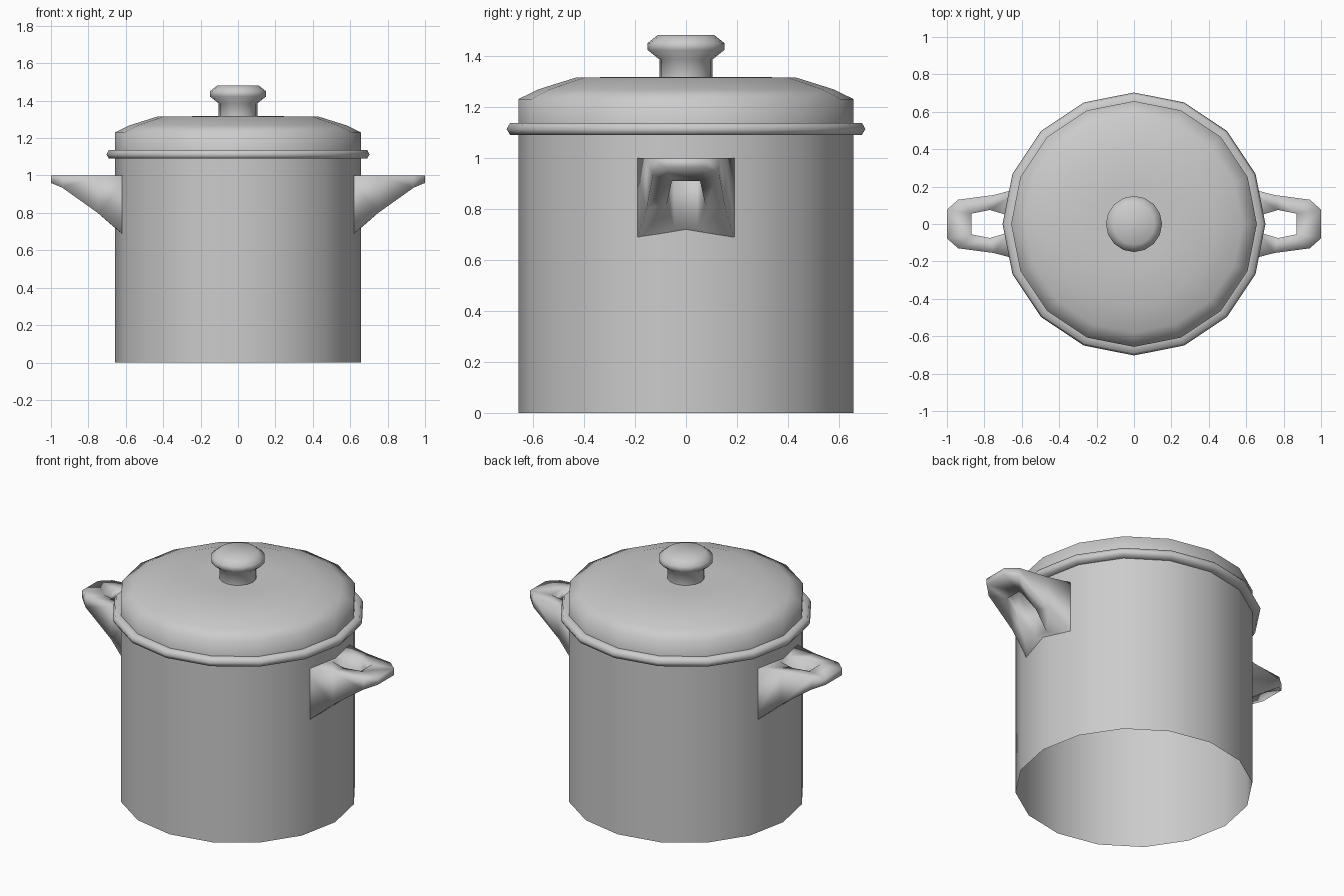
import bpy, bmesh
from math import cos, sin, pi, radians

cube = bpy.data.objects.get("Cube")
if cube:
    bpy.data.objects.remove(cube, do_unlink=True)

SIDES = 16

# One plain metal colour
metal = bpy.data.materials.new("light_grey_metal")
metal.use_nodes = True
grey = (0.6, 0.6, 0.6, 1)
metal.diffuse_color = grey
metal.node_tree.nodes["Principled BSDF"].inputs["Base Color"].default_value = grey


def finish(name, bm, angle):
    """Turn a bmesh into a smooth shaded object."""
    bmesh.ops.recalc_face_normals(bm, faces=bm.faces[:])
    mesh = bpy.data.meshes.new(name)
    bm.to_mesh(mesh)
    bm.free()
    mesh.materials.append(metal)
    obj = bpy.data.objects.new(name, mesh)
    bpy.context.collection.objects.link(obj)
    bpy.ops.object.select_all(action='DESELECT')
    obj.select_set(True)
    bpy.context.view_layer.objects.active = obj
    bpy.ops.object.shade_smooth_by_angle(angle=radians(angle))
    return obj


def lathe(name, profile, cap=False, angle=70):
    """Spin (radius, z) points around the z axis; cap closes the top."""
    bm = bmesh.new()
    rings = []
    for r, z in profile:
        rings.append([bm.verts.new((r * cos(2 * pi * i / SIDES), r * sin(2 * pi * i / SIDES), z))
                      for i in range(SIDES)])
    for low, high in zip(rings, rings[1:]):
        for i in range(SIDES):
            j = (i + 1) % SIDES
            bm.faces.new((low[i], low[j], high[j], high[i]))
    if cap:
        centre = bm.verts.new((0, 0, profile[-1][1]))
        for i in range(SIDES):
            bm.faces.new((rings[-1][i], rings[-1][(i + 1) % SIDES], centre))
    obj = finish(name, bm, angle)
    # An open sheet needs its normals facing away from the axis
    face = obj.data.polygons[0]
    if name != "rim" and face.normal.x * face.center.x + face.normal.y * face.center.y < 0:
        obj.data.flip_normals()
    return obj


# Pot wall, open underneath
lathe("pot_body", [(0.657, 0), (0.657, 1.11)])

# Rolled rim between pot and lid
lathe("rim", [(0.65, 1.09), (0.69, 1.09), (0.703, 1.112), (0.69, 1.137), (0.65, 1.137)])

# Domed lid
lathe("lid", [(0.657, 1.11), (0.657, 1.23), (0.58, 1.268), (0.43, 1.315), (0.2, 1.317)], cap=True)

# Knob with a narrow neck
lathe("lid_knob", [(0.103, 1.31), (0.103, 1.385), (0.15, 1.422), (0.15, 1.45), (0.11, 1.482)], cap=True)

# Wedge handles: flat top, sloping underside, six-sided opening
TOP = 1.0
outer = [(0.58, 0.2, 0.655), (0.75, 0.155, 0.8), (0.94, 0.13, 0.935), (1.0, 0.077, 0.96)]
hole = [(0.67, 0.045, 0.73), (0.77, 0.075, 0.82), (0.87, 0.055, 0.91)]
hole.append(hole[-1])

bm = bmesh.new()


def loop(points, top):
    """Closed loop made of one half and its mirror image in y."""
    full = points + [(x, -y, z) for x, y, z in reversed(points)]
    made = {}
    for x, y, z in full:
        if (x, y) not in made:
            made[x, y] = bm.verts.new((x, y, TOP if top else z))
    return [made[x, y] for x, y, z in full]


loops = [loop(outer, True), loop(hole, True), loop(hole, False), loop(outer, False)]
for a, b in zip(loops, loops[1:] + loops[:1]):
    for i in range(len(a)):
        j = (i + 1) % len(a)
        corners = list(dict.fromkeys((a[i], a[j], b[j], b[i])))
        if len(corners) > 2:
            bm.faces.new(corners)
handles = finish("side_handles", bm, 95)
handles.modifiers.new("both_sides", 'MIRROR').use_axis = (True, False, False)
